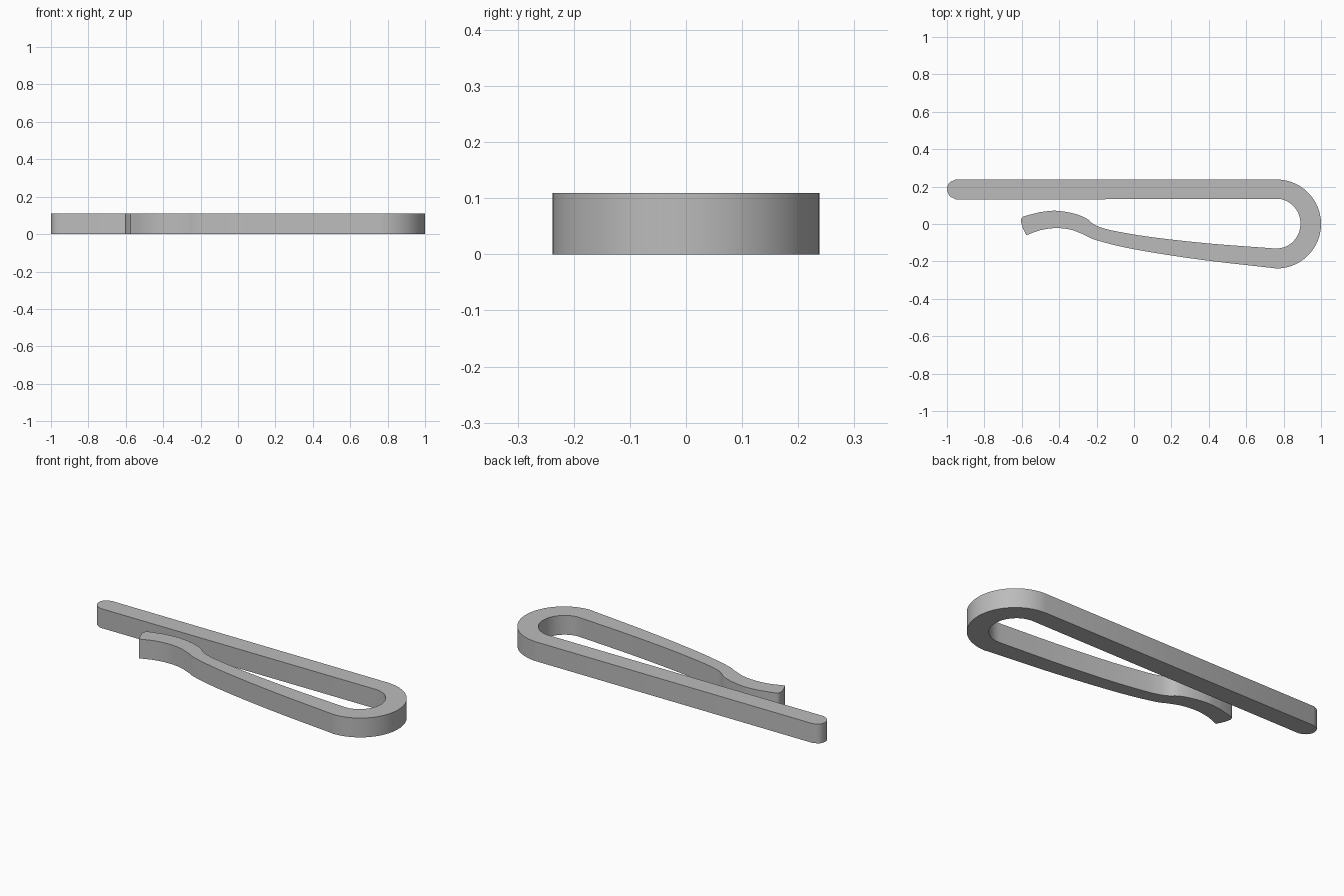
import bpy, bmesh, math
from mathutils import Vector

if "Cube" in bpy.data.objects:
    bpy.data.objects.remove(bpy.data.objects["Cube"])

HEIGHT = 0.109
BEND_X = 0.762


def spline(points, steps=6):
    """Smooth curve through the given points."""
    p = [Vector(q) for q in points]
    p = [2 * p[0] - p[1]] + p + [2 * p[-1] - p[-2]]
    out = []
    for a, b, c, d in zip(p, p[1:], p[2:], p[3:]):
        for i in range(steps):
            t = i / steps
            out.append(0.5 * (2 * b + (c - a) * t + (2 * a - 5 * b + 4 * c - d) * t ** 2
                              + (3 * b - a - 3 * c + d) * t ** 3))
    return out + [p[-2]]


def arc(cx, cy, rx, ry, start, end, steps):
    """Elliptical arc between two angles in degrees."""
    angles = [math.radians(start + (end - start) * i / steps) for i in range(steps + 1)]
    return [Vector((cx + rx * math.cos(a), cy + ry * math.sin(a))) for a in angles]


# Straight arm tip and outside of the bend
outline = spline([(-0.95, 0.13), (-0.985, 0.15), (-1, 0.185), (-0.988, 0.22), (-0.955, 0.237)], 4)
outline += arc(BEND_X, 0, 0.238, 0.238, 90, -90, 40)
# Outer side of the sprung arm, ending in the curled lip
outline += spline([(0.74, -0.235), (0.35, -0.19), (0, -0.135), (-0.2, -0.087), (-0.27, -0.056),
                   (-0.34, -0.03), (-0.42, -0.022), (-0.5, -0.033), (-0.576, -0.06)])
# Rounded end of the lip
outline += spline([(-0.595, -0.02), (-0.604, 0.015), (-0.597, 0.036), (-0.575, 0.045)], 4)
# Inner side of the sprung arm
outline += spline([(-0.5, 0.064), (-0.42, 0.071), (-0.33, 0.058), (-0.26, 0.033), (-0.22, 0.002),
                   (-0.18, -0.017), (-0.1, -0.038), (0.1, -0.071), (0.4, -0.104), (0.74, -0.13)])
# Inside of the bend
outline += arc(BEND_X, 0.002, 0.128, 0.133, -90, 90, 32)

# Extrude the outline into a flat strip of constant height
bm = bmesh.new()
base = bm.faces.new([bm.verts.new((p.x, p.y, 0)) for p in outline])
top = bmesh.ops.extrude_face_region(bm, geom=[base], use_keep_orig=True)["geom"]
bmesh.ops.translate(bm, vec=(0, 0, HEIGHT), verts=[v for v in top if isinstance(v, bmesh.types.BMVert)])
bmesh.ops.recalc_face_normals(bm, faces=bm.faces)
mesh = bpy.data.meshes.new("spring_clip")
bm.to_mesh(mesh)
bm.free()

clip = bpy.data.objects.new("spring_clip", mesh)
bpy.context.collection.objects.link(clip)

steel = bpy.data.materials.new("grey_steel")
steel.use_nodes = True
color = (0.5, 0.5, 0.5, 1)
steel.diffuse_color = color
steel.node_tree.nodes["Principled BSDF"].inputs["Base Color"].default_value = color
mesh.materials.append(steel)

bpy.ops.object.select_all(action="DESELECT")
clip.select_set(True)
bpy.context.view_layer.objects.active = clip
bpy.ops.object.shade_smooth_by_angle(angle=math.radians(30))
